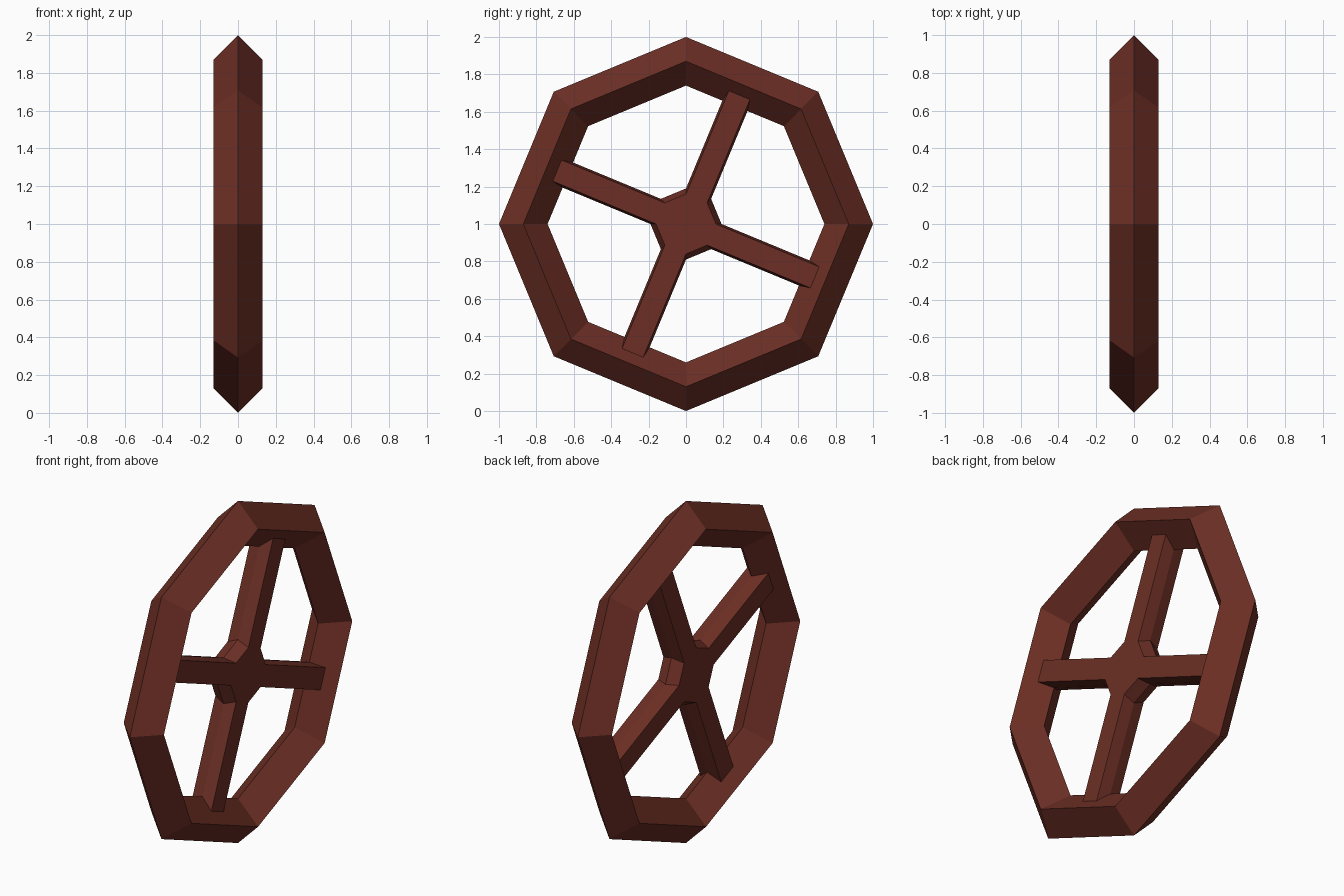
import bpy, bmesh, math
from mathutils import Vector

if "Cube" in bpy.data.objects:
    bpy.data.objects.remove(bpy.data.objects["Cube"])

wood = bpy.data.materials.new("dark_red_wood")
wood.diffuse_color = (0.15, 0.028, 0.018, 1)
wood.use_nodes = True
wood.node_tree.nodes["Principled BSDF"].inputs["Base Color"].default_value = wood.diffuse_color
CENTRE = (0, 0, 1)


def finish(bm, name):
    bmesh.ops.recalc_face_normals(bm, faces=bm.faces)
    me = bpy.data.meshes.new(name)
    bm.to_mesh(me)
    bm.free()
    ob = bpy.data.objects.new(name, me)
    ob.location = CENTRE
    me.materials.append(wood)
    bpy.context.collection.objects.link(ob)
    return ob


def rings(bm, profile):
    """Eight-sided rings around the x axis from (x, radius) points."""
    return [[bm.verts.new((x, r * math.cos(i * math.pi / 4), r * math.sin(i * math.pi / 4)))
             for i in range(8)] for x, r in profile]


def bridge(bm, a, b):
    return [bm.faces.new((a[i], a[(i + 1) % 8], b[(i + 1) % 8], b[i])) for i in range(8)]


# Rim: octagonal ring with a diamond cross-section
bm = bmesh.new()
rr = rings(bm, [(0, 1.0), (0.13, 0.87), (0, 0.74), (-0.13, 0.87)])
for k in range(4):
    bridge(bm, rr[k], rr[(k + 1) % 4])
finish(bm, "rim")

# Hub: ridged octagon, with every second side pulled out into a spoke
bm = bmesh.new()
back, ridge, front = rings(bm, [(-0.067, 0.16), (0, 0.19), (0.067, 0.16)])
sides = list(zip(bridge(bm, back, ridge), bridge(bm, ridge, front)))
bm.faces.new(back)
bm.faces.new(front)
for i in (1, 3, 5, 7):
    a = (i + 0.5) * math.pi / 4
    out = bmesh.ops.extrude_face_region(bm, geom=list(sides[i]))
    verts = [g for g in out["geom"] if isinstance(g, bmesh.types.BMVert)]
    bmesh.ops.translate(bm, verts=verts, vec=Vector((0, math.cos(a), math.sin(a))) * 0.62)
    bmesh.ops.delete(bm, geom=[f for f in sides[i] if f.is_valid], context='FACES')
finish(bm, "hub_and_spokes")
